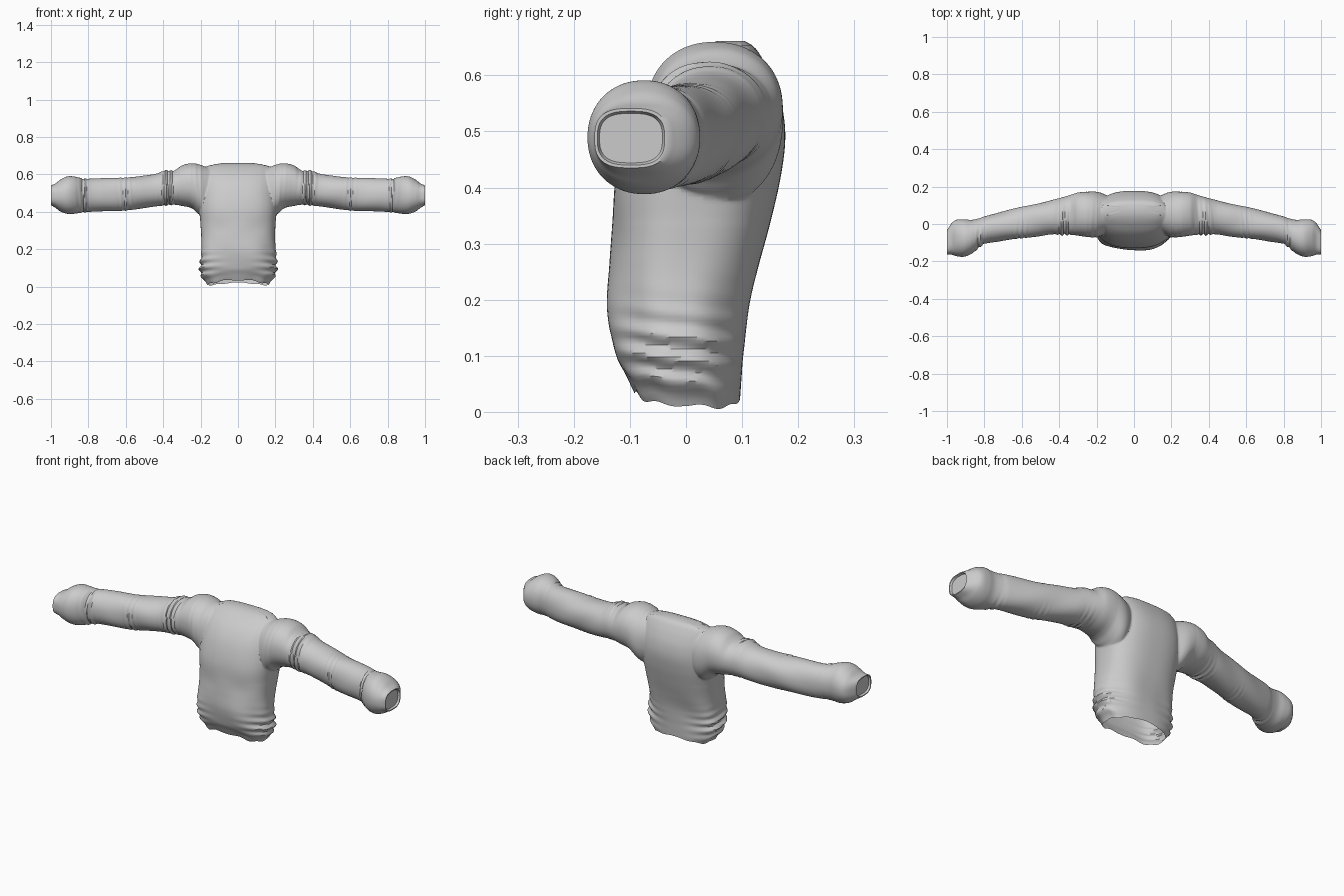
import bpy, bmesh
from math import sin, cos, pi, exp, copysign
from mathutils import Vector

if "Cube" in bpy.data.objects:
    bpy.data.objects.remove(bpy.data.objects["Cube"])


def bump(v, centre, width):
    return exp(-((v - centre) / width) ** 2)


def sample(keys, t):
    """Smooth (Catmull-Rom) interpolation of key rows; row[0] is the position."""
    i = 0
    while i < len(keys) - 2 and t > keys[i + 1][0]:
        i += 1
    p1, p2 = keys[i], keys[i + 1]
    p0, p3 = keys[max(i - 1, 0)], keys[min(i + 2, len(keys) - 1)]
    h = p2[0] - p1[0]
    u = (t - p1[0]) / h
    out = []
    for k in range(1, len(p1)):
        m1 = (p2[k] - p0[k]) / (p2[0] - p0[0]) * h
        m2 = (p3[k] - p1[k]) / (p3[0] - p1[0]) * h
        out.append((2*u**3 - 3*u*u + 1) * p1[k] + (u**3 - 2*u*u + u) * m1
                   + (3*u*u - 2*u**3) * p2[k] + (u**3 - u*u) * m2)
    return out


def oval(a, n):
    """Unit superellipse point at angle a."""
    c, s = cos(a), sin(a)
    return copysign(abs(c) ** (2 / n), c), copysign(abs(s) ** (2 / n), s)


def loft(name, rings):
    bm = bmesh.new()
    rows = [[bm.verts.new(p) for p in r] for r in rings]
    n = len(rows[0])
    for a, b in zip(rows, rows[1:]):
        for i in range(n):
            bm.faces.new((a[i], a[(i + 1) % n], b[(i + 1) % n], b[i]))
    bm.faces.new(rows[0][::-1])
    bm.faces.new(rows[-1])
    bmesh.ops.recalc_face_normals(bm, faces=bm.faces)
    me = bpy.data.meshes.new(name)
    bm.to_mesh(me)
    bm.free()
    ob = bpy.data.objects.new(name, me)
    bpy.context.collection.objects.link(ob)
    return ob


# Torso: z, half width, front y, back y
BODY = [
    (0.02, 0.165, -0.092, 0.096), (0.06, 0.198, -0.108, 0.098),
    (0.10, 0.205, -0.125, 0.100), (0.18, 0.200, -0.139, 0.110),
    (0.26, 0.197, -0.136, 0.130), (0.34, 0.201, -0.131, 0.151),
    (0.42, 0.208, -0.125, 0.169), (0.49, 0.205, -0.108, 0.177),
    (0.55, 0.200, -0.082, 0.170), (0.60, 0.192, -0.045, 0.152),
    (0.635, 0.175, -0.002, 0.133), (0.652, 0.150, 0.028, 0.120),
    (0.661, 0.080, 0.055, 0.105),
]


def body_ring(z, count=112):
    w, f, b = sample(BODY, z)
    ring = []
    for i in range(count):
        a = 2 * pi * i / count
        cx, cy = oval(a, 2.6)
        side, front = abs(cos(a)), max(0, -sin(a))
        # bunched folds above the hem, strongest at the sides
        d = 0.008 * side ** 2 * bump(z, 0.10, 0.065) * sin(2*pi*z/0.042 + 2.6*sin(a))
        # soft drape on the belly and back
        d += 0.004 * bump(z, 0.16, 0.09) * sin(5 * a + 9 * z)
        d -= 0.007 * front ** 3 * bump(z, 0.31, 0.05) * (1 - bump(cx, 0, 0.4))
        x = cx * (w + d)
        y = (f + b) / 2 + cy * ((b - f) / 2 + d)
        # uneven hem, lower at the back corners and higher at the front
        hem = -0.012 * bump(abs(x), 0.14, 0.05) + 0.016 * front + 0.003 * sin(9 * a)
        ring.append(Vector((x, y, z + hem * max(0, 1 - (z - 0.02) / 0.07))))
    return ring


rings = [body_ring(0.02 + 0.641 * k / 90) for k in range(91)]
rings.insert(0, [Vector((p.x, p.y, -0.1)) for p in rings[0]])  # skirt, cut off later
body = loft("sweater", rings)

# Sleeve: x, front y, back y, bottom z, top z
ARM = [
    (0.10, -0.020, 0.130, 0.42, 0.620), (0.17, -0.060, 0.165, 0.370, 0.640),
    (0.20, -0.072, 0.173, 0.378, 0.652), (0.245, -0.070, 0.173, 0.418, 0.660),
    (0.30, -0.062, 0.168, 0.432, 0.648), (0.34, -0.058, 0.155, 0.438, 0.622),
    (0.39, -0.058, 0.140, 0.434, 0.620), (0.44, -0.055, 0.128, 0.428, 0.602),
    (0.52, -0.066, 0.109, 0.418, 0.592), (0.62, -0.079, 0.086, 0.407, 0.583),
    (0.72, -0.093, 0.062, 0.402, 0.579), (0.80, -0.106, 0.041, 0.400, 0.577),
    (0.83, -0.128, 0.030, 0.398, 0.578), (0.87, -0.160, 0.022, 0.391, 0.588),
    (0.91, -0.175, 0.025, 0.389, 0.590), (0.95, -0.172, 0.022, 0.402, 0.572),
    (0.975, -0.164, 0.004, 0.421, 0.552), (1.00, -0.163, -0.033, 0.435, 0.541),
]


def arm_ring(x, side, shrink=0, shift=0, count=72):
    f, b, lo, hi = sample(ARM, x)
    ring = []
    for i in range(count):
        a = 2 * pi * i / count
        n = 2.15 + 0.7 * max(0, (x - 0.95) / 0.05)
        cy, cz = oval(a, n)
        front = 0.5 - 0.5 * cos(a)
        # creases at the shoulder seam, upper arm, elbow and cuff
        wave = sin(2 * pi * x / 0.027 + 1.2 * sin(2 * a))
        d = 0.007 * front * wave * (bump(x, 0.375, 0.035) + 0.7 * bump(x, 0.215, 0.03)
                                    + 0.5 * bump(x, 0.60, 0.03) + 0.8 * bump(x, 0.825, 0.022))
        d += 0.002 * sin(3 * a + 22 * x) * bump(x, 0.6, 0.2)
        d -= shrink
        ring.append(Vector((side * (x + shift), (f + b) / 2 + cy * ((b - f) / 2 + d),
                            (lo + hi) / 2 + cz * ((hi - lo) / 2 + d))))
    return ring


for side in (-1, 1):
    rows = [arm_ring(0.10 + 0.9 * k / 140, side) for k in range(141)]
    # slightly recessed sleeve end
    rows.append(arm_ring(1.0, side, 0.005, 0))
    rows.append(arm_ring(1.0, side, 0.009, -0.010))
    sleeve = loft("sleeve", rows)
    mod = body.modifiers.new("join", 'BOOLEAN')
    mod.operation = 'UNION'
    mod.solver = 'EXACT'
    mod.object = sleeve
    bpy.context.view_layer.objects.active = body
    bpy.ops.object.modifier_apply(modifier=mod.name)
    bpy.data.objects.remove(sleeve)

# Open the waist and soften the armhole joins
bm = bmesh.new()
bm.from_mesh(body.data)
bmesh.ops.delete(bm, geom=[v for v in bm.verts if v.co.z < -0.05], context='VERTS')
seam = [v for v in bm.verts if 0.13 < abs(v.co.x) < 0.25 and v.co.z > 0.34]
for _ in range(6):
    bmesh.ops.smooth_vert(bm, verts=seam, factor=0.4,
                          use_axis_x=True, use_axis_y=True, use_axis_z=True)
bm.to_mesh(body.data)
bm.free()

bpy.ops.object.select_all(action='DESELECT')
body.select_set(True)
bpy.context.view_layer.objects.active = body
bpy.ops.object.shade_smooth_by_angle(angle=0.7)
